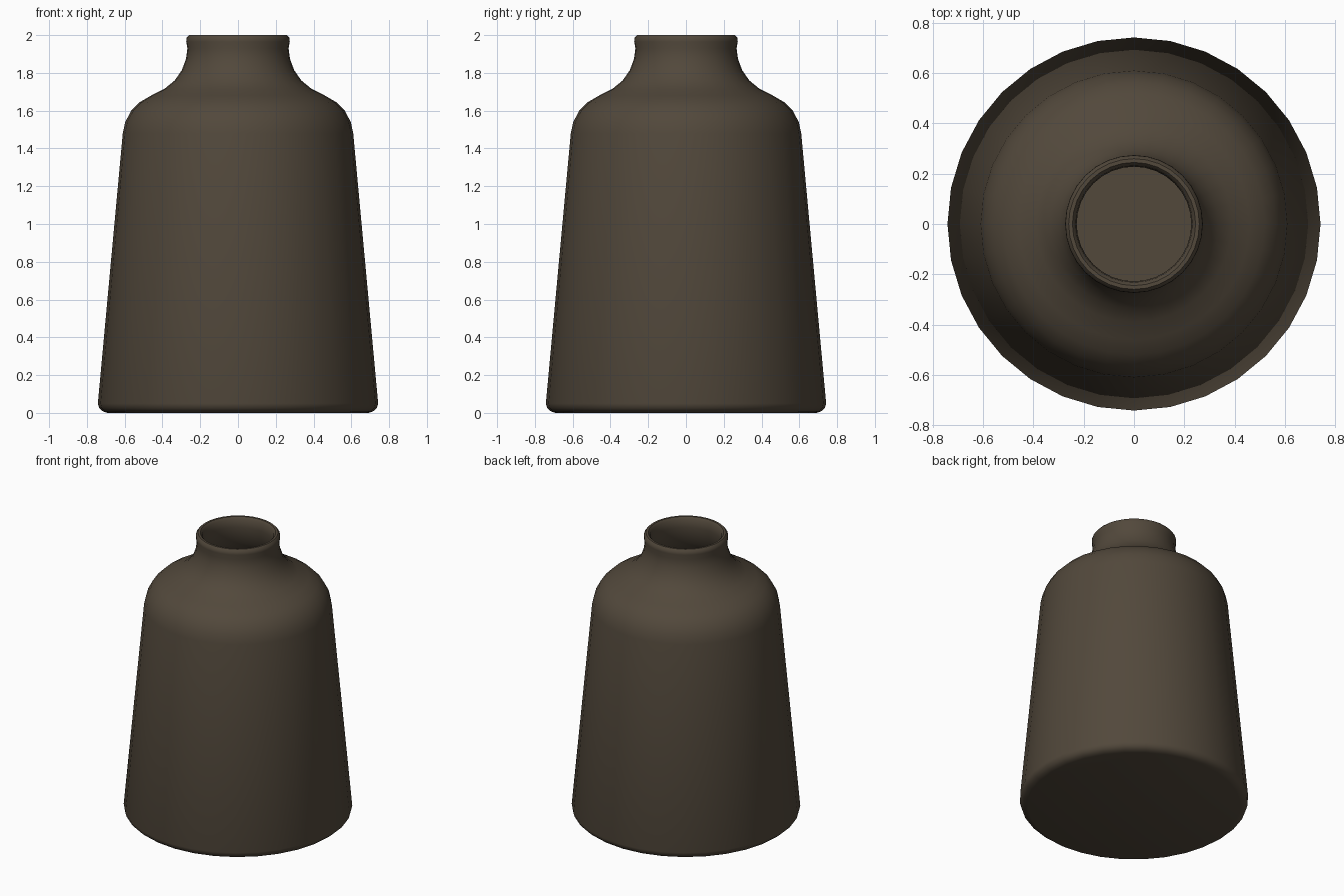
import bpy, bmesh, math

if "Cube" in bpy.data.objects:
    bpy.data.objects.remove(bpy.data.objects["Cube"])

SIDES = 32

# Outer wall from base centre to lip, then inner wall back down to the floor
outer = [(0, 0), (0.69, 0), (0.715, 0.008), (0.735, 0.025), (0.742, 0.05),
         (0.61, 1.48), (0.597, 1.54), (0.565, 1.60), (0.52, 1.645), (0.46, 1.68),
         (0.39, 1.715), (0.335, 1.76), (0.297, 1.815), (0.275, 1.875), (0.268, 1.93),
         (0.274, 1.965), (0.273, 1.985), (0.26, 2.0)]
inner = [(0.245, 2.0), (0.232, 1.985), (0.228, 1.93), (0.235, 1.87), (0.26, 1.80),
         (0.30, 1.735), (0.36, 1.685), (0.44, 1.645), (0.50, 1.61), (0.545, 1.56),
         (0.57, 1.48), (0.70, 0.06), (0.68, 0.04), (0, 0.04)]


def lathe(name, profile, material):
    bm = bmesh.new()
    verts = [bm.verts.new((r, 0, z)) for r, z in profile]
    edges = [bm.edges.new(pair) for pair in zip(verts, verts[1:])]
    bmesh.ops.spin(bm, geom=verts + edges, cent=(0, 0, 0), axis=(0, 0, 1),
                   angle=math.tau, steps=SIDES)
    bmesh.ops.remove_doubles(bm, verts=bm.verts, dist=0.0005)
    bmesh.ops.recalc_face_normals(bm, faces=bm.faces)
    mesh = bpy.data.meshes.new(name)
    bm.to_mesh(mesh)
    bm.free()
    mesh.materials.append(material)
    obj = bpy.data.objects.new(name, mesh)
    bpy.context.collection.objects.link(obj)
    bpy.context.view_layer.objects.active = obj
    obj.select_set(True)
    bpy.ops.object.shade_smooth_by_angle(angle=math.radians(40))
    return obj


# Dark brown glaze
brown = bpy.data.materials.new("dark_brown")
brown.diffuse_color = (0.084, 0.065, 0.044, 1)
brown.use_nodes = True
brown.node_tree.nodes["Principled BSDF"].inputs["Base Color"].default_value = brown.diffuse_color

# Hollow bottle vase
lathe("vase", outer + inner, brown)
